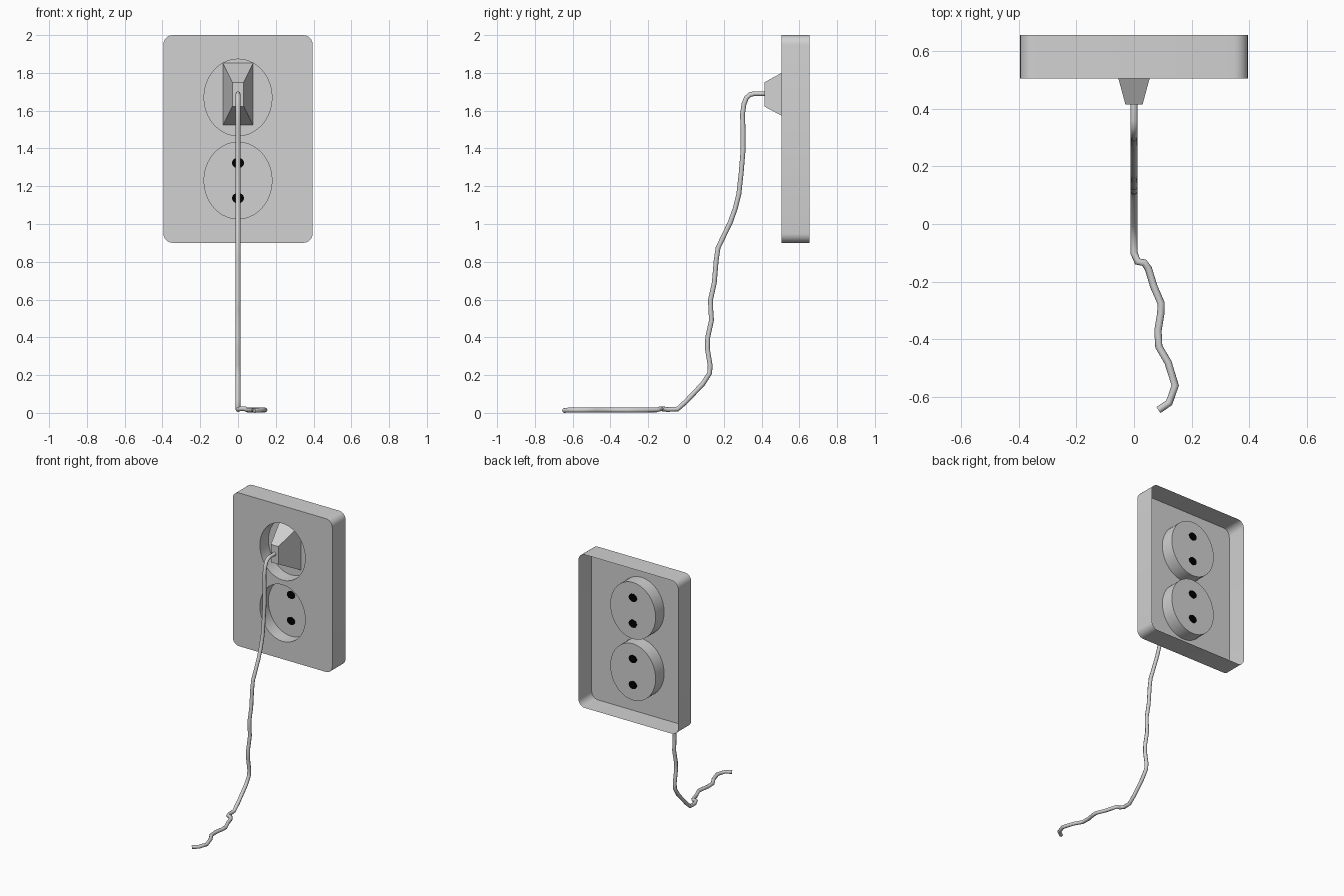
import bpy, bmesh, math

if "Cube" in bpy.data.objects:
    bpy.data.objects.remove(bpy.data.objects["Cube"])

FRONT, BACK, CUP_BACK = 0.505, 0.655, 0.602
SOCKETS = (1.67, 1.23)          # heights of the two socket centres


def material(name, rgb):
    m = bpy.data.materials.new(name)
    m.diffuse_color = (*rgb, 1)
    m.use_nodes = True
    m.node_tree.nodes["Principled BSDF"].inputs["Base Color"].default_value = m.diffuse_color
    return m


grey = material("light_grey", (0.64, 0.64, 0.64))
black = material("black", (0, 0, 0))


def finish(bm, name, mat, smooth=True):
    bmesh.ops.recalc_face_normals(bm, faces=bm.faces[:])
    me = bpy.data.meshes.new(name)
    bm.to_mesh(me)
    bm.free()
    ob = bpy.data.objects.new(name, me)
    bpy.context.collection.objects.link(ob)
    me.materials.append(mat)
    if smooth:
        bpy.ops.object.select_all(action='DESELECT')
        ob.select_set(True)
        bpy.context.view_layer.objects.active = ob
        bpy.ops.object.shade_smooth_by_angle(angle=math.radians(35))
    return ob


def ellipse(cz, rx, rz, n):
    return [(rx * math.cos(2 * math.pi * i / n), cz + rz * math.sin(2 * math.pi * i / n))
            for i in range(n)]


def rounded_rect(x, z0, z1, r, n=6):
    pts = []
    for k, (cx, cz) in enumerate(((x - r, z1 - r), (r - x, z1 - r), (r - x, z0 + r), (x - r, z0 + r))):
        for i in range(n + 1):
            a = math.pi / 2 * (k + i / n)
            pts.append((cx + r * math.cos(a), cz + r * math.sin(a)))
    return pts


def ring(bm, pts, y):
    return [bm.verts.new((x, y, z)) for x, z in pts]


def loft(bm, a, b):
    n = len(a)
    for i in range(n):
        bm.faces.new((a[i], a[(i + 1) % n], b[(i + 1) % n], b[i]))


# wall plate: open-backed shell with two recessed socket cups
bm = bmesh.new()
outer = ring(bm, rounded_rect(0.395, 0.9, 2.0, 0.05), FRONT)
holes = [ring(bm, ellipse(cz, 0.18, 0.203, 40), FRONT) for cz in SOCKETS]
edges = []
for lp in [outer] + holes:
    edges += [bm.edges.new((lp[i], lp[(i + 1) % len(lp)])) for i in range(len(lp))]
bmesh.ops.triangle_fill(bm, edges=edges, use_beauty=True, use_dissolve=False, normal=(0, -1, 0))
loft(bm, outer, ring(bm, rounded_rect(0.395, 0.9, 2.0, 0.05), BACK))
for cz, hole in zip(SOCKETS, holes):
    floor = ring(bm, ellipse(cz, 0.18, 0.203, 40), CUP_BACK)
    loft(bm, hole, floor)
    bm.faces.new(floor)
finish(bm, "wall_plate", grey)

# black contact holes, visible on both sides of each cup floor
for cz in SOCKETS:
    for side, word in ((1, "upper"), (-1, "lower")):
        bm = bmesh.new()
        pts = ellipse(cz + side * 0.093, 0.032, 0.028, 16)
        a, b = ring(bm, pts, CUP_BACK - 0.003), ring(bm, pts, CUP_BACK + 0.003)
        loft(bm, a, b)
        bm.faces.new(a)
        bm.faces.new(b)
        finish(bm, word + "_contact_hole", black)

# tapered plug
bm = bmesh.new()
rect = lambda x, z0, z1: [(x, z0), (x, z1), (-x, z1), (-x, z0)]
base = ring(bm, rect(0.08, 1.523, 1.852), CUP_BACK - 0.001)
tip = ring(bm, rect(0.03, 1.622, 1.75), 0.415)
loft(bm, base, tip)
bm.faces.new(tip)
bm.faces.new(base)
finish(bm, "plug", grey, False)

# cord: hangs down, then wanders over the floor
hang = [(0.43, 1.69), (0.36, 1.69), (0.338, 1.684), (0.32, 1.668), (0.307, 1.635), (0.299, 1.58),
        (0.302, 1.5), (0.302, 1.39), (0.292, 1.27), (0.28, 1.16), (0.26, 1.08), (0.235, 1.01),
        (0.17, 0.875), (0.16, 0.81), (0.15, 0.69), (0.13, 0.6), (0.131, 0.55), (0.135, 0.49),
        (0.115, 0.4), (0.113, 0.34), (0.128, 0.25), (0.125, 0.21), (0.09, 0.155), (0.0, 0.06),
        (-0.045, 0.02)]
lay = [(0, -0.1, 0.018), (0.012, -0.13, 0.022), (0.035, -0.134, 0.022), (0.05, -0.155, 0.016),
       (0.068, -0.215, 0.015), (0.094, -0.275, 0.015), (0.093, -0.31, 0.015), (0.083, -0.37, 0.015),
       (0.086, -0.425, 0.015), (0.118, -0.48, 0.015), (0.143, -0.56, 0.015), (0.122, -0.62, 0.015),
       (0.085, -0.645, 0.013)]
path = [(0, y, z) for y, z in hang] + lay
cu = bpy.data.curves.new("cord", 'CURVE')
cu.dimensions = '3D'
cu.bevel_depth = 0.0128
cu.bevel_resolution = 2
cu.use_fill_caps = True
sp = cu.splines.new('POLY')
sp.points.add(len(path) - 1)
for p, co in zip(sp.points, path):
    p.co = (*co, 1)
cu.materials.append(grey)
cord = bpy.data.objects.new("cord", cu)
bpy.context.collection.objects.link(cord)
bpy.ops.object.select_all(action='DESELECT')
cord.select_set(True)
bpy.context.view_layer.objects.active = cord
bpy.ops.object.convert(target='MESH')
bpy.ops.object.shade_smooth_by_angle(angle=math.radians(50))
